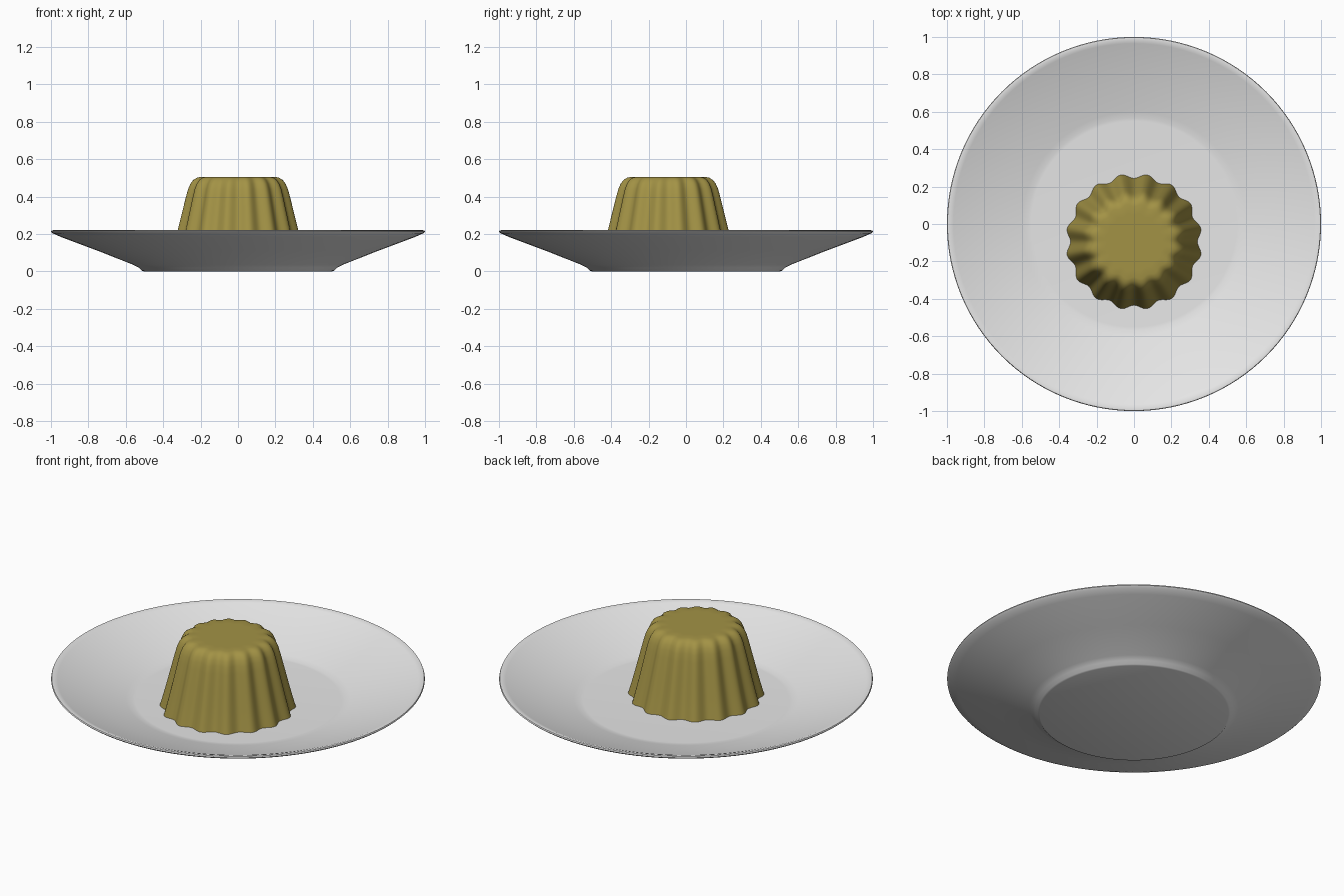
import bpy, math

if "Cube" in bpy.data.objects:
    bpy.data.objects.remove(bpy.data.objects["Cube"])


def material(name, rgb):
    m = bpy.data.materials.new(name)
    m.diffuse_color = (*rgb, 1)
    m.use_nodes = True
    m.node_tree.nodes["Principled BSDF"].inputs["Base Color"].default_value = m.diffuse_color
    return m


def lathe(name, profile, segs, mat, centre=(0, 0), flute=None, angle=40):
    """Revolve (radius, z) points; flute(angle) scales the radius."""
    verts, faces = [], []
    for r, z in profile:
        for i in range(segs):
            a = 2 * math.pi * i / segs
            k = r * (flute(a) if flute else 1)
            verts.append((centre[0] + k * math.cos(a), centre[1] + k * math.sin(a), z))
    for j in range(len(profile) - 1):
        for i in range(segs):
            n = (i + 1) % segs
            faces.append((j * segs + i, j * segs + n, (j + 1) * segs + n, (j + 1) * segs + i))
    # flat caps at both ends of the profile
    faces.append(tuple(reversed(range(segs))))
    last = (len(profile) - 1) * segs
    faces.append(tuple(range(last, last + segs)))
    me = bpy.data.meshes.new(name)
    me.from_pydata(verts, [], faces)
    me.materials.append(mat)
    ob = bpy.data.objects.new(name, me)
    bpy.context.collection.objects.link(ob)
    bpy.ops.object.select_all(action='DESELECT')
    ob.select_set(True)
    bpy.context.view_layer.objects.active = ob
    bpy.ops.object.shade_smooth_by_angle(angle=math.radians(angle))
    return ob


white = material("plate white", (0.8, 0.8, 0.8))
custard = material("custard yellow", (0.365, 0.29, 0.06))

# Plate: foot, sloping underside, rounded rim, sloping inside and flat well
plate_profile = [(0.505, 0), (0.515, 0.004), (0.53, 0.02), (0.56, 0.035), (0.75, 0.11),
                 (0.95, 0.185), (0.99, 0.203), (1.0, 0.212), (0.997, 0.219), (0.985, 0.22),
                 (0.965, 0.213), (0.93, 0.199), (0.75, 0.141), (0.6, 0.099), (0.567, 0.091),
                 (0.55, 0.09)]
lathe("plate", plate_profile, 128, white)

# Pudding: sixteen flutes, tapering sides, rounded shoulder and flat top
pudding_profile = [(0.353, 0.085), (0.335, 0.15), (0.317, 0.22), (0.295, 0.31), (0.273, 0.40),
                   (0.262, 0.44), (0.25, 0.468), (0.235, 0.488), (0.217, 0.50), (0.195, 0.505),
                   (0.15, 0.505)]
lathe("pudding", pudding_profile, 192, custard, centre=(0, -0.095),
      flute=lambda a: 1 - 0.036 * math.cos(16 * a), angle=50)
